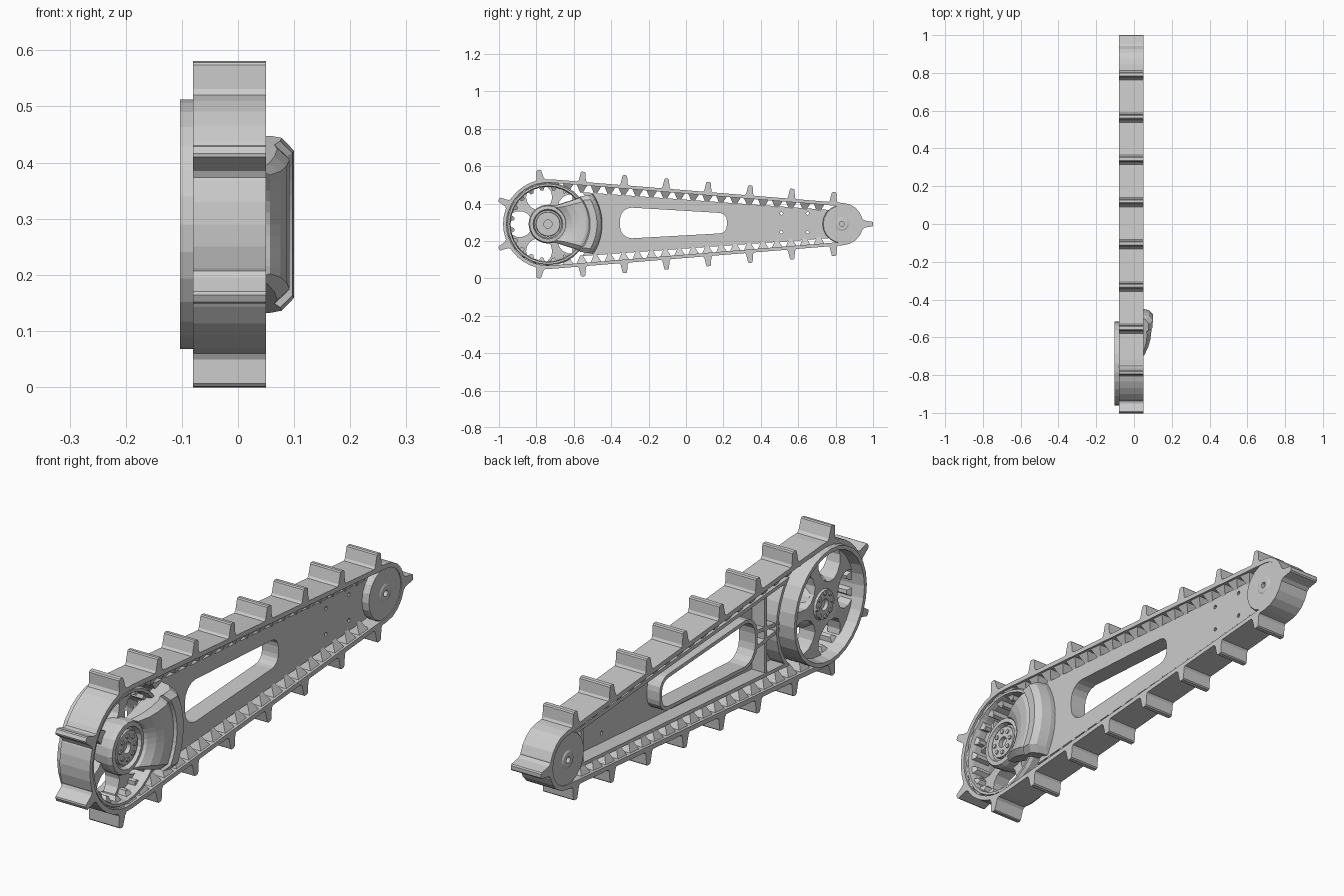
import bpy, bmesh
from math import sin, cos, pi, asin, sqrt, radians
from mathutils import Vector

if "Cube" in bpy.data.objects:
    bpy.data.objects.remove(bpy.data.objects["Cube"])

ZC = 0.29                      # height of both axles
Y1, R1 = -0.738, 0.24          # drive wheel
Y2, R2 = 0.834, 0.113          # idler wheel
X0, X1 = -0.08, 0.05           # belt sides


def finish(name, bm):
    bmesh.ops.remove_doubles(bm, verts=bm.verts, dist=1e-5)
    bmesh.ops.recalc_face_normals(bm, faces=bm.faces)
    me = bpy.data.meshes.new(name)
    bm.to_mesh(me)
    bm.free()
    ob = bpy.data.objects.new(name, me)
    bpy.context.collection.objects.link(ob)
    return ob


def add_loft(bm, loops, caps=True, closed=False):
    rows = [[bm.verts.new(p) for p in lp] for lp in loops]
    n = len(rows[0])
    pairs = list(zip(rows, rows[1:])) + ([(rows[-1], rows[0])] if closed else [])
    for a, b in pairs:
        for i in range(n):
            k = (i + 1) % n
            bm.faces.new((a[i], a[k], b[k], b[i]))
    if caps and not closed:
        bm.faces.new(rows[0])
        bm.faces.new(rows[-1])


def flat(pts, x):
    return [(x, p[0], p[1]) for p in pts]


def prism(name, pts, x0, x1):
    bm = bmesh.new()
    add_loft(bm, [flat(pts, x0), flat(pts, x1)])
    return finish(name, bm)


def wall(name, outer, inner, x0, x1):
    bm = bmesh.new()
    add_loft(bm, [flat(outer, x0), flat(outer, x1), flat(inner, x1), flat(inner, x0)], closed=True)
    return finish(name, bm)


def circle(y, z, r, n, a0=0.0):
    return [(y + r * cos(a0 + 2 * pi * i / n), z + r * sin(a0 + 2 * pi * i / n)) for i in range(n)]


def lathe(name, y, prof, n, closed=False):
    bm = bmesh.new()
    add_loft(bm, [flat(circle(y, ZC, max(r, 1e-4), n), x) for r, x in prof], True, closed)
    return finish(name, bm)


def inset(pts, d):
    # mitred inset of a counter-clockwise outline
    out, n = [], len(pts)
    for i in range(n):
        p0, p, p1 = (Vector(pts[(i + k) % n]) for k in (-1, 0, 1))
        e0, e1 = (p - p0).normalized(), (p1 - p).normalized()
        n0, n1 = Vector((-e0.y, e0.x)), Vector((-e1.y, e1.x))
        out.append(tuple(p + (n0 + n1) * (d / (1 + n0.dot(n1)))))
    return out


def cut(ob, cutters):
    for c in cutters:
        m = ob.modifiers.new("cut", 'BOOLEAN')
        m.operation, m.object, m.solver = 'DIFFERENCE', c, 'EXACT'
        bpy.context.view_layer.objects.active = ob
        bpy.ops.object.modifier_apply(modifier=m.name)
        bpy.data.objects.remove(c)


# Belt path around the two wheels
D = Y2 - Y1
PHI = asin((R1 - R2) / D)
A = pi / 2 - PHI
RUN = sqrt(D * D - (R1 - R2) ** 2)
S1, S2 = R2 * A, R2 * A + RUN
HALF = S2 + R1 * (pi - A)


def path(s):
    s %= 2 * HALF
    m = 1
    if s > HALF:
        s, m = 2 * HALF - s, -1
    if s < S1:
        a, c, r = s / R2, Y2, R2
    elif s < S2:
        t = (s - S1) / RUN
        a, c, r = A, Y2 - D * t, R2 + (R1 - R2) * t
    else:
        a, c, r = A + (s - S2) / R1, Y1, R1
    nrm = Vector((cos(a), m * sin(a)))
    return Vector((c, ZC)) + nrm * r, nrm


# Belt band
ss = [S1 * i / 5 for i in range(6)] + [S2 + (HALF - S2) * i / 10 for i in range(11)]
ss += [2 * HALF - s for s in reversed(ss[1:-1])]
band = [path(s) for s in ss]
wall("belt_band", [p for p, n in band], [p - n * 0.018 for p, n in band], X0, X1)

# Outer lugs and inner teeth
lugs, teeth = bmesh.new(), bmesh.new()
for i in range(57):
    p, n = path(2 * HALF * i / 57)
    t = Vector((-n.y, n.x))
    if i % 3 == 0:
        sec = [(-.03, -.006), (-.019, .008), (-.012, .05), (-.007, .054),
               (.007, .054), (.012, .05), (.019, .008), (.03, -.006)]
        pts = [p + t * u + n * v for u, v in sec]
        add_loft(lugs, [flat(pts, X0), flat(pts, X1)])
    if abs(p.x - Y2) > 0.1 and p.x < Y2:
        loops = []
        for u, v, xa, xb in ((.029, -.016, -.07, .042), (.007, -.058, -.045, .017)):
            a, b = p + n * v - t * u, p + n * v + t * u
            loops.append([(xa, *a), (xb, *a), (xb, *b), (xa, *b)])
        add_loft(teeth, loops)
finish("belt_lugs", lugs)
finish("belt_teeth", teeth)

# Side frame: plate with slot and bolt holes, edge flange, slot rim
FX = 0.02
ang = [radians(43 - 86 * i / 8) for i in range(9)]
arc = [(Y1 + 0.25 * cos(a), ZC + 0.25 * sin(a)) for a in ang]
outline = [(0.80, ZC - 0.073), (0.80, ZC + 0.073)] + arc
slot = []
for y, z, r, a0 in ((.178, .31, .04, 0), (-.29, .315, .063, 90),
                    (-.29, .277, .063, 180), (.178, .28, .04, 270)):
    slot += [(y + r * cos(radians(a0 + 22.5 * k)), z + r * sin(radians(a0 + 22.5 * k))) for k in range(5)]
plate = prism("frame_plate", outline, FX - .015, FX)
cut(plate, [prism("slot_cutter", slot, -.2, .2)] +
    [prism("bolt_cutter", circle(y, z, .008, 8), -.2, .2) for y in (.51, .65) for z in (.247, .347)])
wall("frame_flange", outline, inset(outline, 0.014), -0.055, FX - .01)
wall("slot_rim", inset(slot, -0.014), slot, -0.05, FX - .01)
for sgn in (1, -1):
    prism("frame_rib", [(-.50, ZC + sgn * .012 - .007), (-.36, ZC + sgn * .03 - .007),
                        (-.36, ZC + sgn * .03 + .007), (-.50, ZC + sgn * .012 + .007)], -.05, FX - .01)
prism("frame_cross_rib", [(-.425, .135), (-.41, .135), (-.41, .445), (-.425, .445)], -.05, FX - .01)
prism("idler_cross_rib", [(.70, .21), (.715, .21), (.715, .37), (.70, .37)], -.05, FX - .01)

# Idler wheel: two flanges, core and recessed axle end
lathe("idler_wheel", Y2, [(0, -.065), (.012, -.065), (.012, -.08), (.03, -.08), (.036, -.076),
                          (.1, -.076), (.104, -.07), (.104, -.05), (.08, -.05), (.08, .018),
                          (.104, .018), (.104, .041), (.1, .047), (.036, .047), (.03, .05),
                          (.012, .05), (.012, .035), (0, .035)], 20)

# Drive wheel: rim, perforated web, hub and bolts
lathe("drive_rim", Y1, [(.222, -.103), (.222, .03), (.215, .042), (.205, .042), (.2, .02),
                        (.2, -.06), (.207, -.103)], 28, True)
web = lathe("drive_web", Y1, [(0, -.06), (.09, -.075), (.2, -.06), (.21, -.06), (.21, -.01),
                              (.2, -.01), (.09, -.005), (0, -.02)], 28)
cut(web, [prism("web_cutter", circle(Y1 + .152 * cos(a), ZC + .152 * sin(a), .07, 14), -.2, .2)
          for a in (pi + 2 * pi * k / 5 for k in range(5))])
bm = bmesh.new()
for k in range(20):
    a = 2 * pi * (k + .5) / 20
    n, t = Vector((cos(a), sin(a))), Vector((-sin(a), cos(a)))
    c = Vector((Y1, ZC))
    q = [c + n * .203 - t * .014, c + n * .203 + t * .014, c + n * .185 + t * .005, c + n * .185 - t * .005]
    add_loft(bm, [flat(q, -.03), flat(q, .02)])
finish("rim_teeth", bm)
lathe("drive_hub", Y1, [(0, -.06), (.022, -.06), (.022, -.078), (.055, -.078), (.06, -.065),
                        (.085, -.06), (.1, -.02), (.104, .03), (.098, .046), (.08, .048), (.074, .03),
                        (.066, .03), (.064, .042), (.022, .042), (.022, .025), (0, .025)], 20)
for k in range(8):
    a = 2 * pi * k / 8
    prism("hub_bolt", circle(Y1 + .045 * cos(a), ZC + .045 * sin(a), .009, 6), -.083, .047)

# Flared motor housing reaching over the rim to the frame
prof = [(.09, .035, 80), (.1, .057, 74), (.13, .076, 56), (.165, .087, 47), (.205, .092, 41),
        (.22, .087, 40), (.226, .097, 41), (.262, .1, 36), (.282, .08, 34), (.29, .04, 33)]
loops = []
for j in range(13):
    f = -1 + 2 * j / 12
    drop = 0.022 if abs(f) == 1 else 0
    row = [(x - drop, r, h) for r, x, h in prof] + [(.01, .29, 33), (.01, .20, 41), (.01, .09, 80)]
    loops.append([(x, Y1 + r * cos(radians(h) * f), ZC + r * sin(radians(h) * f)) for x, r, h in row])
bm = bmesh.new()
add_loft(bm, loops)
finish("motor_housing", bm)
